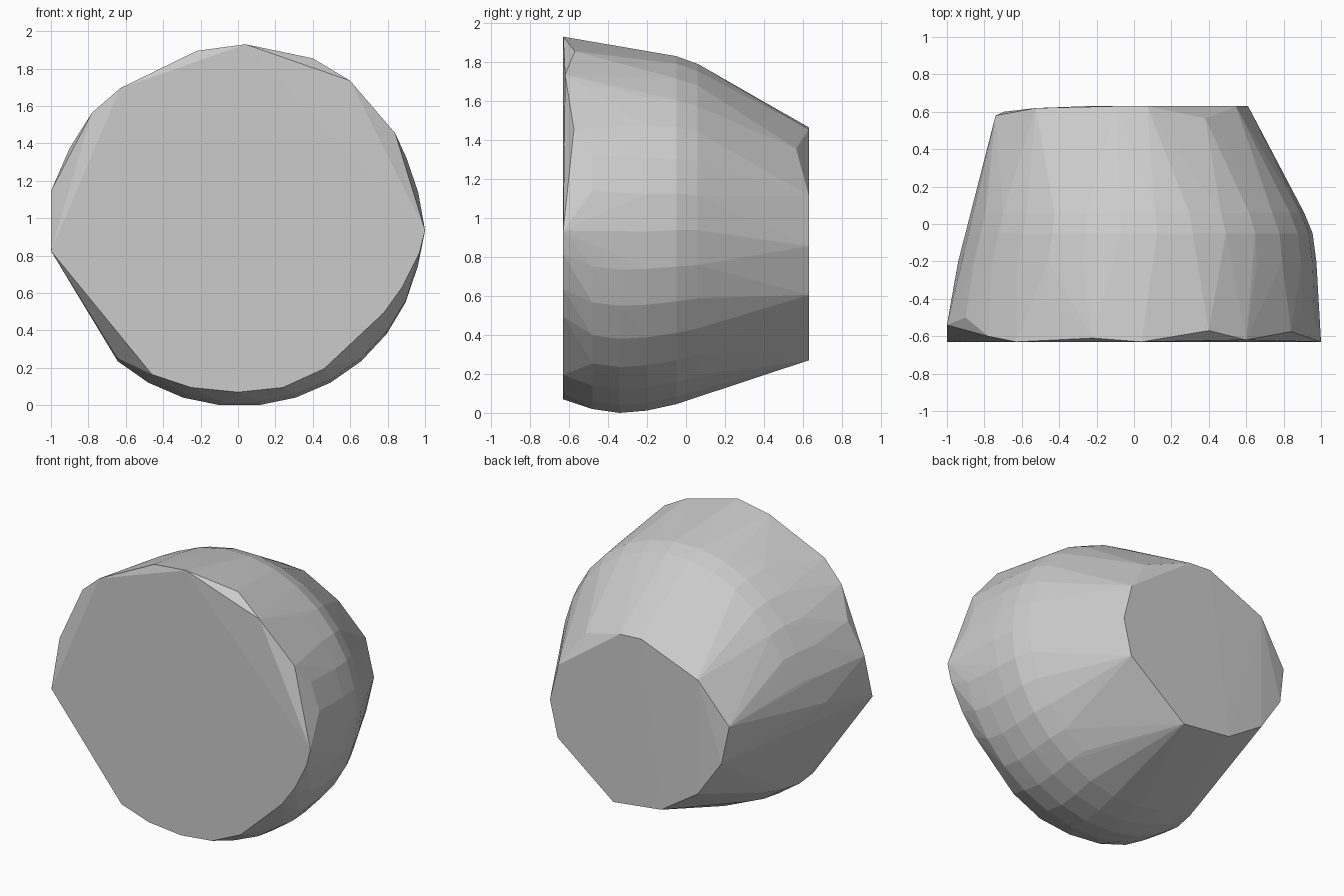
import bpy, bmesh, math

if "Cube" in bpy.data.objects:
    bpy.data.objects.remove(bpy.data.objects["Cube"])

pts = []

# Front rim: big flat face with a few chipped corners (x, y, z)
pts += [(-1, -.63, .83), (-.46, -.63, .17), (-.25, -.63, .10), (0, -.63, .075),
        (.24, -.63, .10), (.46, -.63, .20), (.78, -.63, .50), (.88, -.63, .64),
        (.97, -.63, .82), (1, -.63, .94), (.84, -.575, 1.46), (.6, -.62, 1.74),
        (.4, -.57, 1.86), (.04, -.63, 1.935), (-.22, -.61, 1.90),
        (-.63, -.63, 1.70), (-.78, -.6, 1.57), (-.9, -.5, 1.38), (-1, -.54, 1.15)]

# Back face: smaller tilted polygon
pts += [(.07, .63, 1.46), (-.095, .63, 1.47), (-.525, .62, 1.295), (-.74, .58, 1.01),
        (-.695, .60, .75), (-.525, .62, .50), (-.25, .63, .32), (.12, .63, .275),
        (.55, .63, .61), (.61, .63, .86), (.545, .63, 1.12), (.38, .565, 1.36)]


# Rounded belly rings between the two flats, left open along the lower-left flat side
def belly(y, left, right, bottom, top, step=12):
    cx, cz = (left + right) / 2, (bottom + top) / 2
    rx, rz = (right - left) / 2, (top - bottom) / 2
    for a in range(0, 360, step):
        if 182 < a < 222:
            continue
        t = math.radians(a)
        pts.append((cx + rx * math.cos(t), y, cz + rz * math.sin(t)))


belly(-.48, -.97, .985, .02, 1.88)
belly(-.34, -.965, .98, .0, 1.87)
belly(-.20, -.94, .975, .012, 1.86)
belly(-.05, -.90, .955, .045, 1.84)
belly(.06, -.87, .91, .085, 1.80)

bm = bmesh.new()
for p in pts:
    bm.verts.new(p)
res = bmesh.ops.convex_hull(bm, input=bm.verts[:])
loose = [v for v in bm.verts if not v.link_faces]
bmesh.ops.delete(bm, geom=loose, context='VERTS')
bmesh.ops.recalc_face_normals(bm, faces=bm.faces[:])
low = min(v.co.z for v in bm.verts)
for v in bm.verts:
    v.co.z -= low
mesh = bpy.data.meshes.new("faceted_boulder")
bm.to_mesh(mesh)
bm.free()
obj = bpy.data.objects.new("faceted_boulder", mesh)
bpy.context.collection.objects.link(obj)
